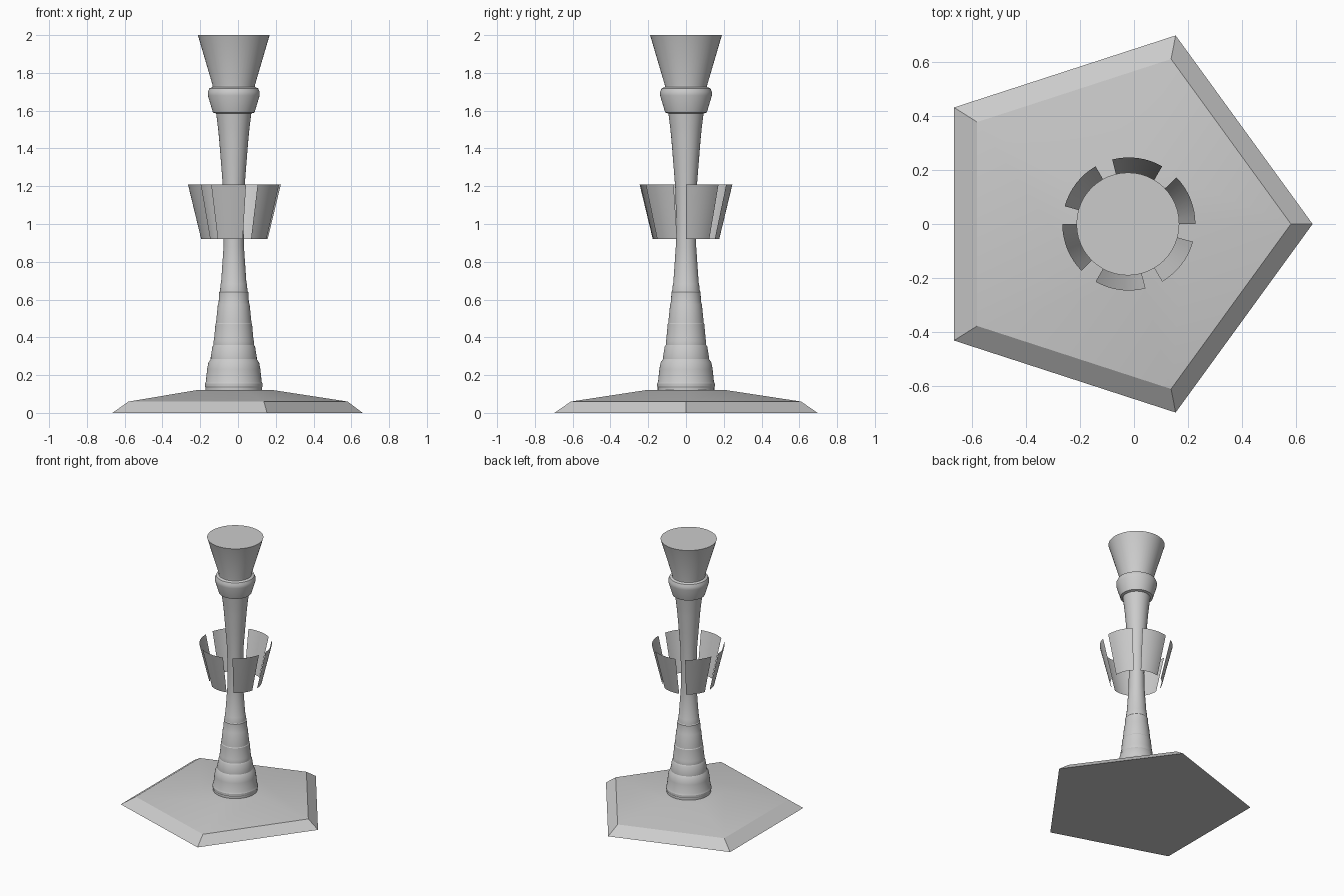
import bpy, bmesh, math

if "Cube" in bpy.data.objects:
    bpy.data.objects.remove(bpy.data.objects["Cube"])

CX = -0.0225  # column axis


def make(name, rings, closed=True, caps=True):
    """Skin a list of point rings into a mesh object."""
    bm = bmesh.new()
    vr = [[bm.verts.new(p) for p in ring] for ring in rings]
    n = len(vr[0])
    for a, b in zip(vr, vr[1:]):
        for i in range(n if closed else n - 1):
            j = (i + 1) % n
            bm.faces.new((a[i], a[j], b[j], b[i]))
    if caps:
        bm.faces.new(vr[0][::-1])
        bm.faces.new(vr[-1])
    me = bpy.data.meshes.new(name)
    bm.to_mesh(me)
    bm.free()
    ob = bpy.data.objects.new(name, me)
    bpy.context.collection.objects.link(ob)
    return ob


def arc(cx, r, z, n, start=0.0, span=360.0, closed=True):
    d = n if closed else n - 1
    angles = [math.radians(start + span * i / d) for i in range(n)]
    return [(cx + r * math.cos(a), r * math.sin(a), z) for a in angles]


def smooth(ob, angle):
    bpy.ops.object.select_all(action='DESELECT')
    ob.select_set(True)
    bpy.context.view_layer.objects.active = ob
    bpy.ops.object.shade_smooth_by_angle(angle=math.radians(angle))


# Five-sided foot: the corners drift slightly towards the column axis
foot = make("foot", [arc(-0.0725, 0.7325, 0, 5), arc(-0.061, 0.641, 0.06, 5),
                     arc(-0.037, 0.227, 0.12, 5)])
smooth(foot, 15)

# Turned column with stepped bands, collar and flared head
profile = [
    (0.150, 0.11), (0.150, 0.135), (0.153, 0.14), (0.153, 0.155), (0.148, 0.165),
    (0.141, 0.23), (0.135, 0.265), (0.122, 0.285), (0.122, 0.295),
    (0.113, 0.35), (0.107, 0.36), (0.107, 0.38), (0.104, 0.39),
    (0.097, 0.47), (0.094, 0.475), (0.084, 0.575), (0.080, 0.585),
    (0.077, 0.64), (0.073, 0.645), (0.069, 0.685), (0.067, 0.69),
    (0.054, 0.88), (0.052, 1.00), (0.056, 1.18), (0.067, 1.32),
    (0.078, 1.455), (0.083, 1.505), (0.093, 1.585), (0.110, 1.59),
    (0.137, 1.68), (0.137, 1.70), (0.129, 1.718), (0.112, 1.725),
    (0.112, 1.735), (0.19, 2.0),
]
column = make("column", [arc(CX, r, z, 48) for r, z in profile])
smooth(column, 25)

# Ring of six floating curved panels
for k in range(6):
    panel = make(f"ring_panel_{k + 1}",
                 [arc(-0.019, r, z, 9, 60 * k, 44.5, False)
                  for r, z in ((0.176, 0.92), (0.246, 1.21))],
                 closed=False, caps=False)
    smooth(panel, 30)
